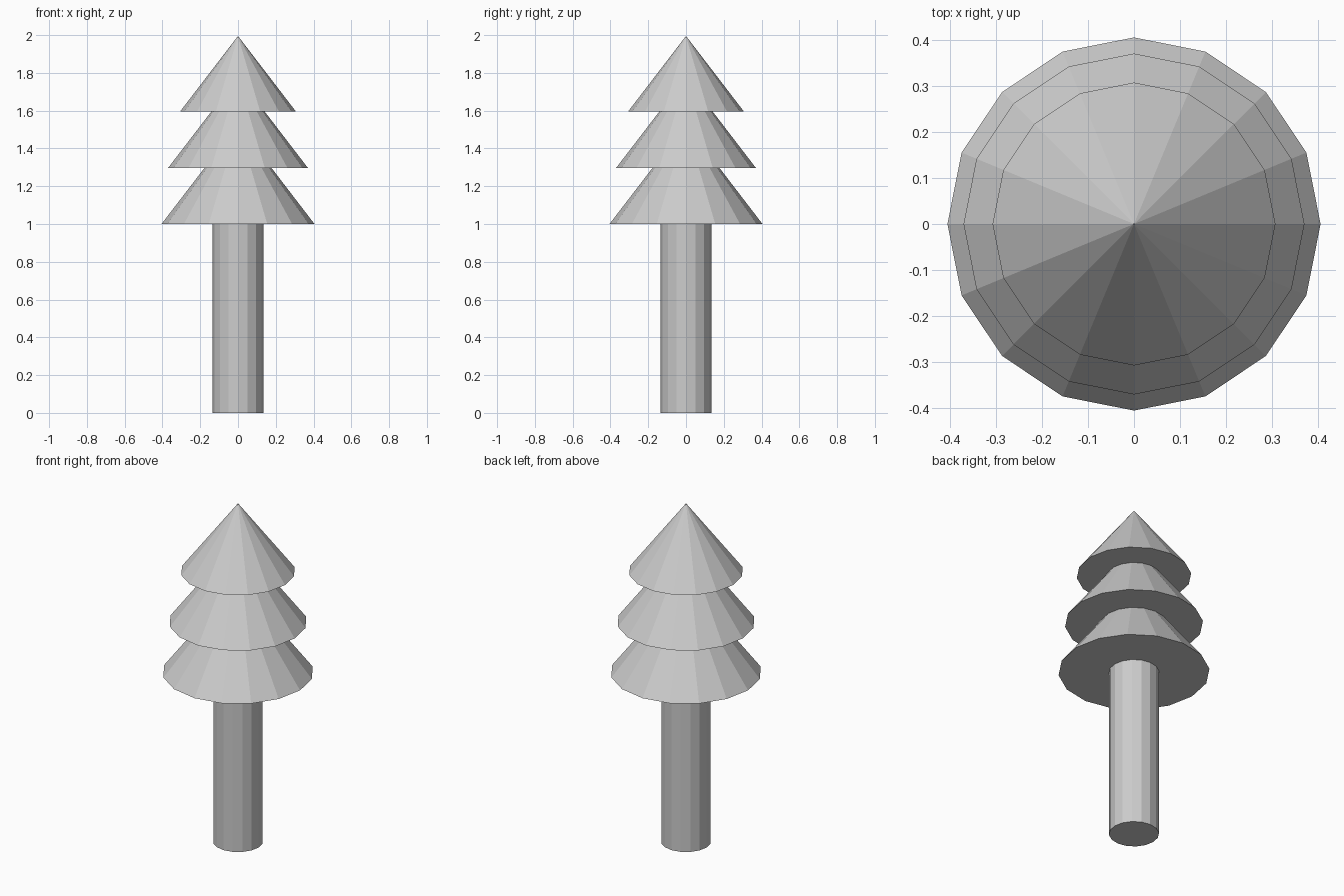
import bpy

# Remove the default cube
cube = bpy.data.objects.get("Cube")
if cube:
    bpy.data.objects.remove(cube, do_unlink=True)

SIDES = 16

# Single plain grey
grey = bpy.data.materials.new("plain_grey")
grey.use_nodes = True
colour = (0.6, 0.6, 0.6, 1)
grey.diffuse_color = colour
grey.node_tree.nodes["Principled BSDF"].inputs["Base Color"].default_value = colour


def tapered(name, bottom, top, r_bottom, r_top):
    """Flat-faced, capped cone or cylinder standing between two heights."""
    bpy.ops.mesh.primitive_cone_add(
        vertices=SIDES, radius1=r_bottom, radius2=r_top,
        depth=top - bottom, location=(0, 0, (bottom + top) / 2))
    obj = bpy.context.object
    obj.name = name
    obj.data.name = name
    obj.data.materials.append(grey)
    return obj


# Trunk
tapered("trunk", 0, 1.0, 0.134, 0.134)

# Foliage tiers, each cone nested into the one above
SLOPE = 0.767
for name, base, radius in (("lower_foliage", 1.0, 0.405),
                           ("middle_foliage", 1.297, 0.37),
                           ("upper_foliage", 1.595, 0.307)):
    apex = min(base + radius / SLOPE, 2.0)
    tapered(name, base, apex, radius, 0)

bpy.data.objects["upper_foliage"].data.update()
